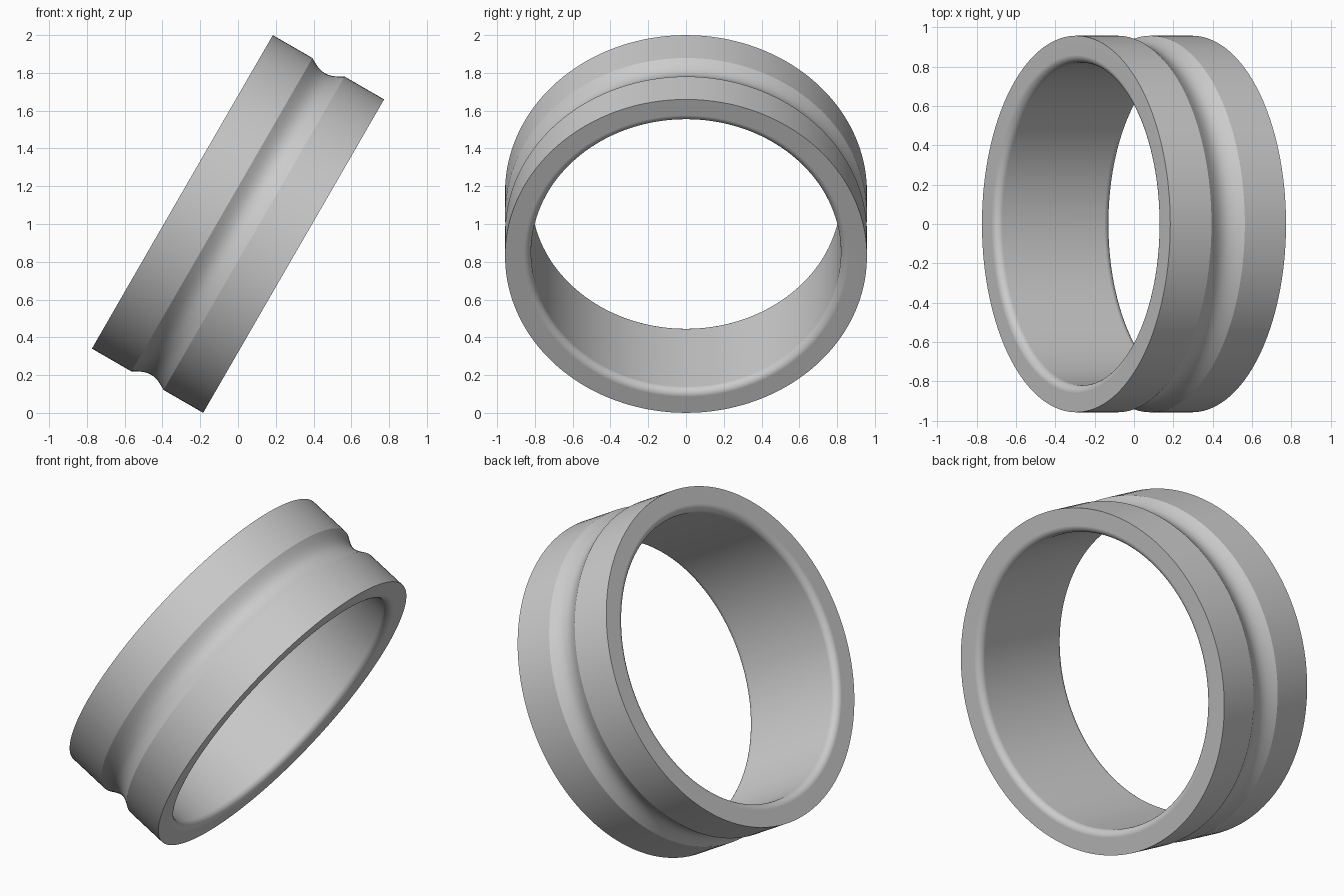
import bpy, bmesh, math
from mathutils import Matrix

if "Cube" in bpy.data.objects:
    bpy.data.objects.remove(bpy.data.objects["Cube"], do_unlink=True)

OUTER, INNER, HALF = 0.958, 0.82, 0.34   # radii and half width
FILLET = 0.04                            # rounding of the inner rims
GROOVE_HALF, GROOVE_DEPTH = 0.098, 0.037
SEGMENTS = 160

metal = bpy.data.materials.new("grey metal")
metal.use_nodes = True
grey = (0.6, 0.6, 0.6, 1)
metal.diffuse_color = grey
metal.node_tree.nodes["Principled BSDF"].inputs["Base Color"].default_value = grey


def ring_profile():
    """Closed cross-section as (radius, position along the axis)."""
    pts = [(OUTER, -HALF)]
    # shallow groove round the middle of the outside
    for i in range(17):
        u = -1 + i / 8
        pts.append((OUTER - GROOVE_DEPTH * math.cos(u * math.pi / 2), u * GROOVE_HALF))
    pts.append((OUTER, HALF))
    # rounded inner rims
    for side in (1, -1):
        arc = []
        for i in range(9):
            a = i / 8 * math.pi / 2
            arc.append((INNER + FILLET * (1 - math.sin(a)),
                        side * (HALF - FILLET * (1 - math.cos(a)))))
        pts += arc if side > 0 else arc[::-1]
    return pts


# Ring: revolve the cross-section about z
bm = bmesh.new()
loops = []
for s in range(SEGMENTS):
    a = 2 * math.pi * s / SEGMENTS
    loops.append([bm.verts.new((r * math.cos(a), r * math.sin(a), t))
                  for r, t in ring_profile()])
for s, here in enumerate(loops):
    after = loops[(s + 1) % SEGMENTS]
    for i in range(len(here)):
        j = (i + 1) % len(here)
        bm.faces.new((here[i], after[i], after[j], here[j]))
bmesh.ops.recalc_face_normals(bm, faces=bm.faces)

# Lean the axis 30 degrees below the +x direction and lift to the ground
bm.transform(Matrix.Translation((0, 0, 1)) @ Matrix.Rotation(math.radians(120), 4, 'Y'))
mesh = bpy.data.meshes.new("ring_band")
bm.to_mesh(mesh)
bm.free()
mesh.materials.append(metal)
ring = bpy.data.objects.new("ring_band", mesh)
bpy.context.collection.objects.link(ring)

bpy.ops.object.select_all(action='DESELECT')
ring.select_set(True)
bpy.context.view_layer.objects.active = ring
bpy.ops.object.shade_smooth_by_angle(angle=math.radians(25))
weighted = ring.modifiers.new("flat_rims", 'WEIGHTED_NORMAL')
weighted.keep_sharp = True
